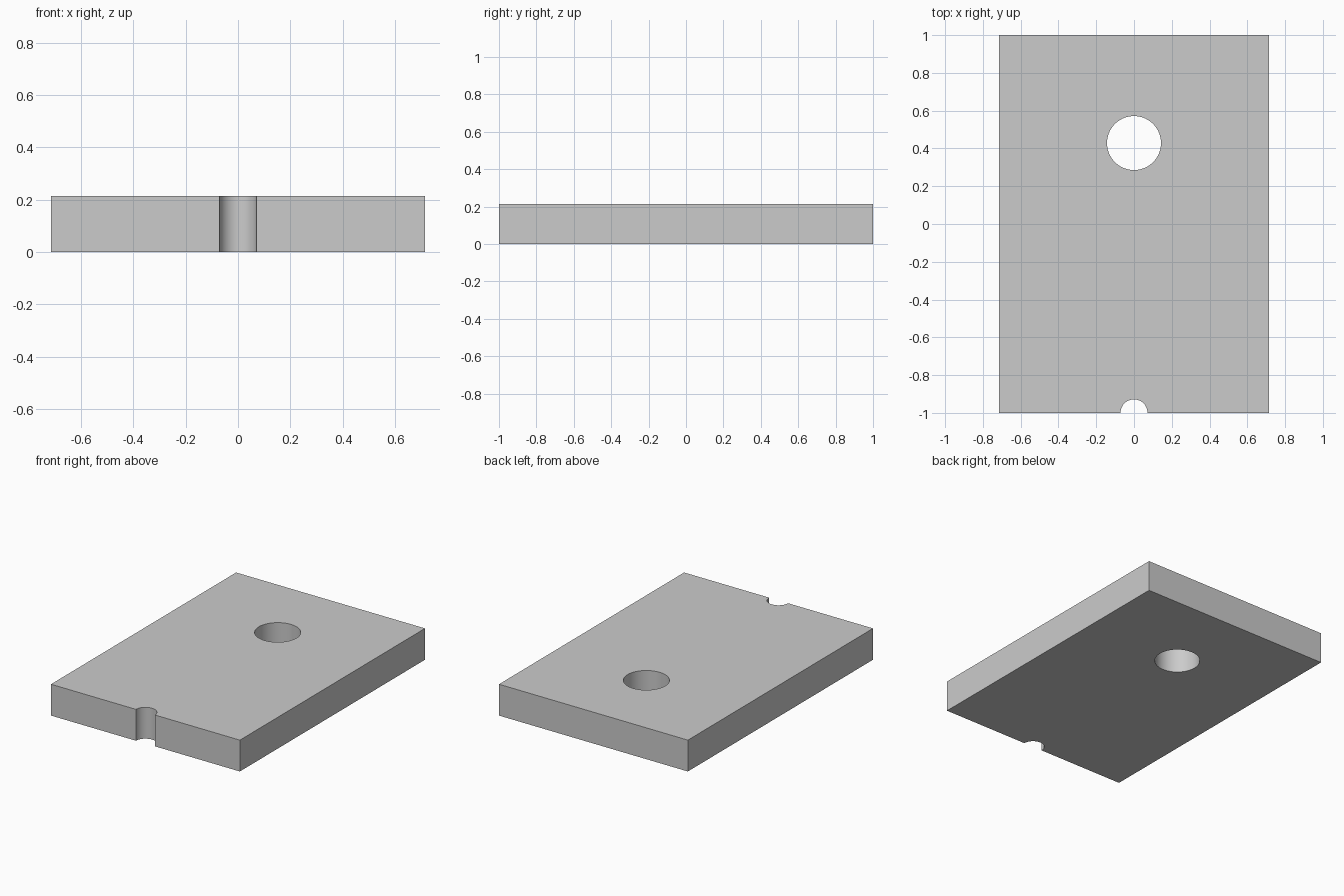
import bpy, math

if "Cube" in bpy.data.objects:
    bpy.data.objects.remove(bpy.data.objects["Cube"])

WIDTH, LENGTH, THICK = 1.4286, 2.0, 0.2143

# Flat rectangular plate standing on z = 0
bpy.ops.mesh.primitive_cube_add(size=1, location=(0, 0, THICK / 2))
plate = bpy.context.object
plate.name = "plate"
plate.scale = (WIDTH, LENGTH, THICK)
bpy.ops.object.transform_apply(location=True, rotation=False, scale=True)


def drill(name, y, radius):
    """Cut a vertical round hole through the plate."""
    bpy.ops.mesh.primitive_cylinder_add(vertices=96, radius=radius, depth=THICK * 3,
                                        location=(0, y, THICK / 2))
    cutter = bpy.context.object
    cutter.name = name
    cutter.hide_render = True
    mod = plate.modifiers.new(name, 'BOOLEAN')
    mod.operation = 'DIFFERENCE'
    mod.solver = 'EXACT'
    mod.object = cutter
    bpy.ops.object.select_all(action='DESELECT')
    plate.select_set(True)
    bpy.context.view_layer.objects.active = plate
    bpy.ops.object.modifier_apply(modifier=mod.name)
    bpy.data.objects.remove(cutter)


# Through hole near the back, half-round notch in the front edge
drill("round_hole", 0.4286, 0.1429)
drill("front_notch", -1.0, 0.0714)

# Smooth the round walls, keep the plate edges sharp
bpy.ops.object.shade_smooth_by_angle(angle=math.radians(30))
